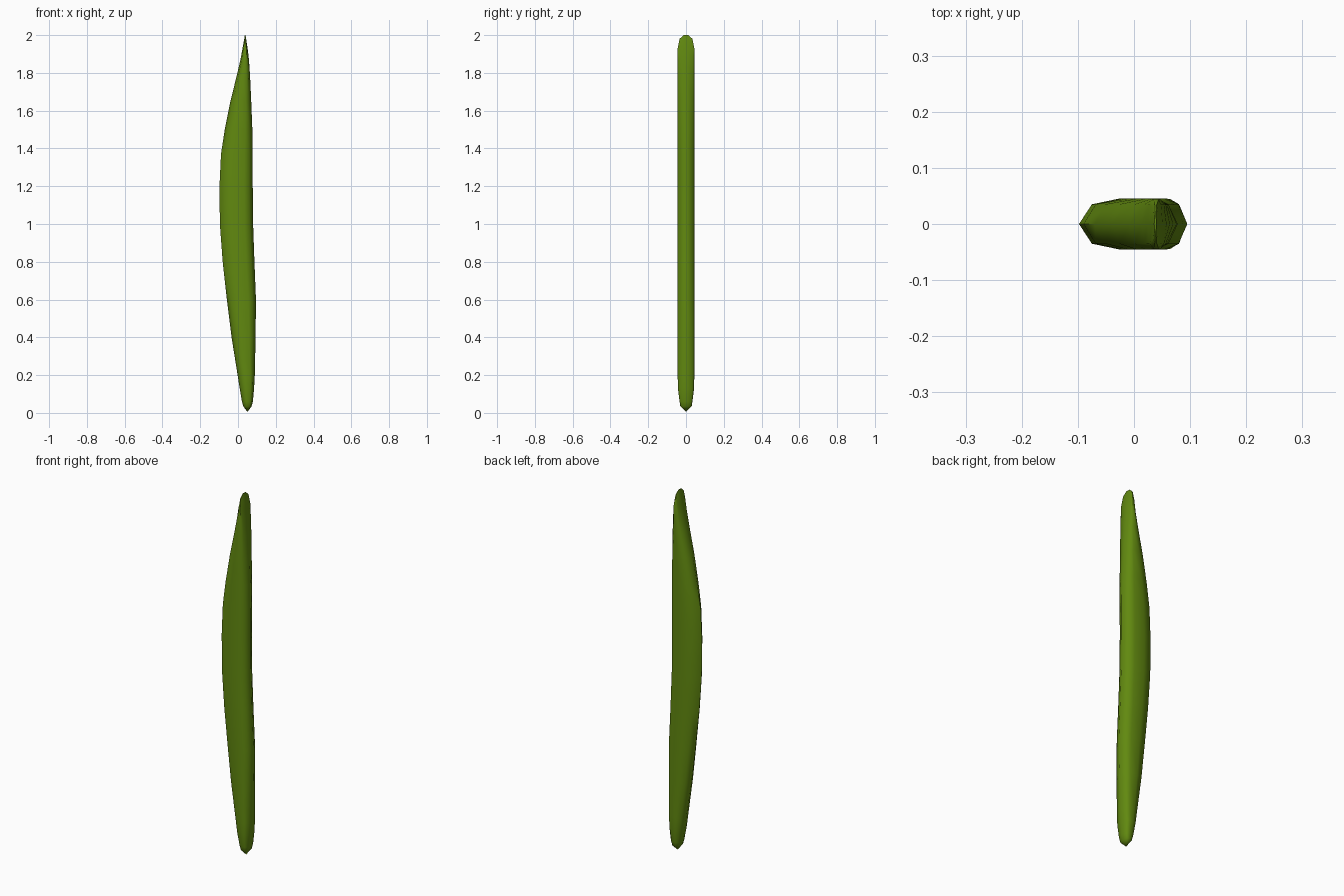
import bpy
import bmesh

if "Cube" in bpy.data.objects:
    bpy.data.objects.remove(bpy.data.objects["Cube"])

# Leaf stations: height, left edge, right edge, half thickness
STATIONS = [
    (0.035, 0.028, 0.072, 0.030), (0.06, 0.021, 0.079, 0.034),
    (0.13, 0.009, 0.085, 0.043), (0.20, -0.002, 0.089, 0.044),
    (0.40, -0.034, 0.093, 0.045), (0.60, -0.059, 0.095, 0.045),
    (0.80, -0.081, 0.087, 0.045), (1.00, -0.096, 0.080, 0.045),
    (1.20, -0.098, 0.078, 0.045), (1.37, -0.090, 0.078, 0.045),
    (1.50, -0.070, 0.076, 0.045), (1.65, -0.040, 0.070, 0.045),
    (1.78, -0.008, 0.064, 0.045), (1.87, 0.013, 0.058, 0.045),
    (1.93, 0.024, 0.051, 0.044), (1.98, 0.033, 0.043, 0.034),
    (2.00, 0.036, 0.040, 0.013),
]
# Cross-section: fraction of width, fraction of half thickness
HALF = [(0, 0), (0.13, 0.78), (0.40, 1), (0.74, 1), (0.90, 0.78), (1, 0)]
SECTION = HALF + [(u, -v) for u, v in HALF[-2:0:-1]]

bm = bmesh.new()
rings = []
for z, left, right, half in STATIONS:
    rings.append([bm.verts.new((left + u * (right - left), v * half, z)) for u, v in SECTION])

# Skin between the stations
n = len(SECTION)
for a, b in zip(rings, rings[1:]):
    for i in range(n):
        j = (i + 1) % n
        bm.faces.new((a[i], a[j], b[j], b[i]))

# Pointed base and closed tip
base = bm.verts.new((0.05, 0, 0.005))
for i in range(n):
    bm.faces.new((base, rings[0][(i + 1) % n], rings[0][i]))
bm.faces.new(rings[-1])
bmesh.ops.recalc_face_normals(bm, faces=bm.faces)

mesh = bpy.data.meshes.new("leaf_blade")
bm.to_mesh(mesh)
bm.free()
leaf = bpy.data.objects.new("leaf_blade", mesh)
bpy.context.collection.objects.link(leaf)

# Green skin
green = bpy.data.materials.new("leaf_green")
green.diffuse_color = (0.12, 0.25, 0.005, 1)
green.use_nodes = True
green.node_tree.nodes["Principled BSDF"].inputs["Base Color"].default_value = green.diffuse_color
mesh.materials.append(green)
bpy.context.view_layer.objects.active = leaf
leaf.select_set(True)
bpy.ops.object.shade_smooth_by_angle(angle=1.0)
